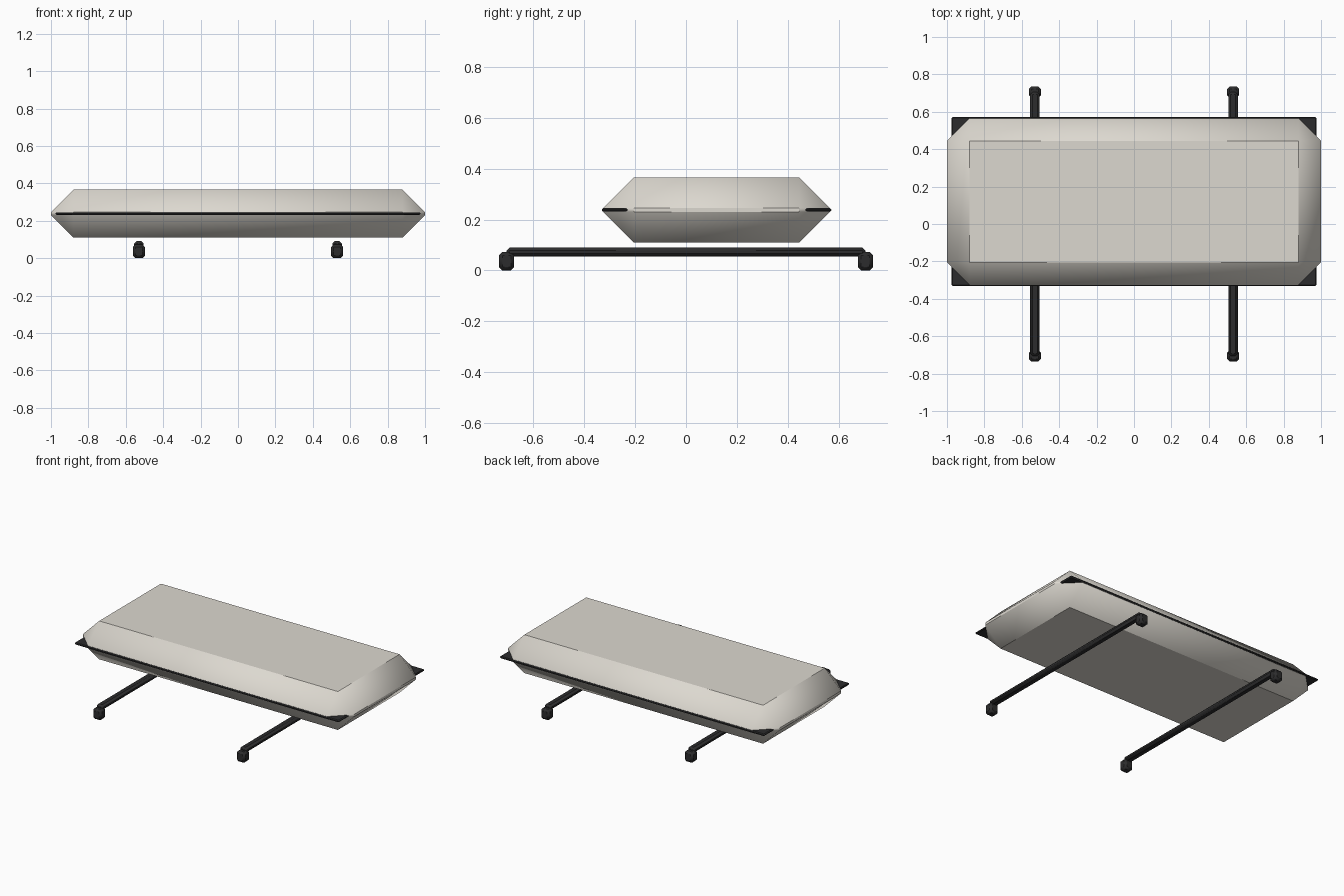
import bpy
import math

cube = bpy.data.objects.get("Cube")
if cube:
    bpy.data.objects.remove(cube, do_unlink=True)


def make_material(name, color):
    mat = bpy.data.materials.new(name)
    mat.use_nodes = True
    mat.diffuse_color = (*color, 1)
    mat.node_tree.nodes["Principled BSDF"].inputs["Base Color"].default_value = (*color, 1)
    return mat


shell_grey = make_material("warm light grey", (0.72, 0.69, 0.63))
black = make_material("black", (0.025, 0.025, 0.026))


def chamfered_box(name, center, size, chamfer, mat):
    """Box with one-segment chamfers whose corners blend smoothly."""
    bpy.ops.mesh.primitive_cube_add(size=1, location=center)
    obj = bpy.context.object
    obj.name = name
    obj.scale = size
    bpy.ops.object.transform_apply(location=False, rotation=False, scale=True)
    bevel = obj.modifiers.new("Chamfer", "BEVEL")
    bevel.width = chamfer
    bevel.segments = 1
    bpy.ops.object.modifier_apply(modifier=bevel.name)
    obj.data.materials.append(mat)
    # Keeps the flat panels crisp while the chamfers blend at the corners
    bpy.ops.object.shade_smooth_by_angle(angle=math.radians(40))
    return obj


# Cargo shell and the seam plate that pokes out at its corners
chamfered_box("cargo_shell", (0, 0.12, 0.238), (2, 0.89, 0.256), 0.12, shell_grey)
chamfered_box("shell_seam", (0, 0.12, 0.238), (1.95, 0.902, 0.014), 0.005, black)

# Crossbars with a foot at each end
for side, x in (("left", 0.53), ("right", -0.53)):
    chamfered_box(side + "_crossbar", (x, 0, 0.073), (0.05, 1.41, 0.035), 0.012, black)
    for end, y in (("front", -0.705), ("back", 0.705)):
        chamfered_box(f"{side}_{end}_foot", (x, y, 0.036), (0.064, 0.06, 0.072), 0.013, black)
